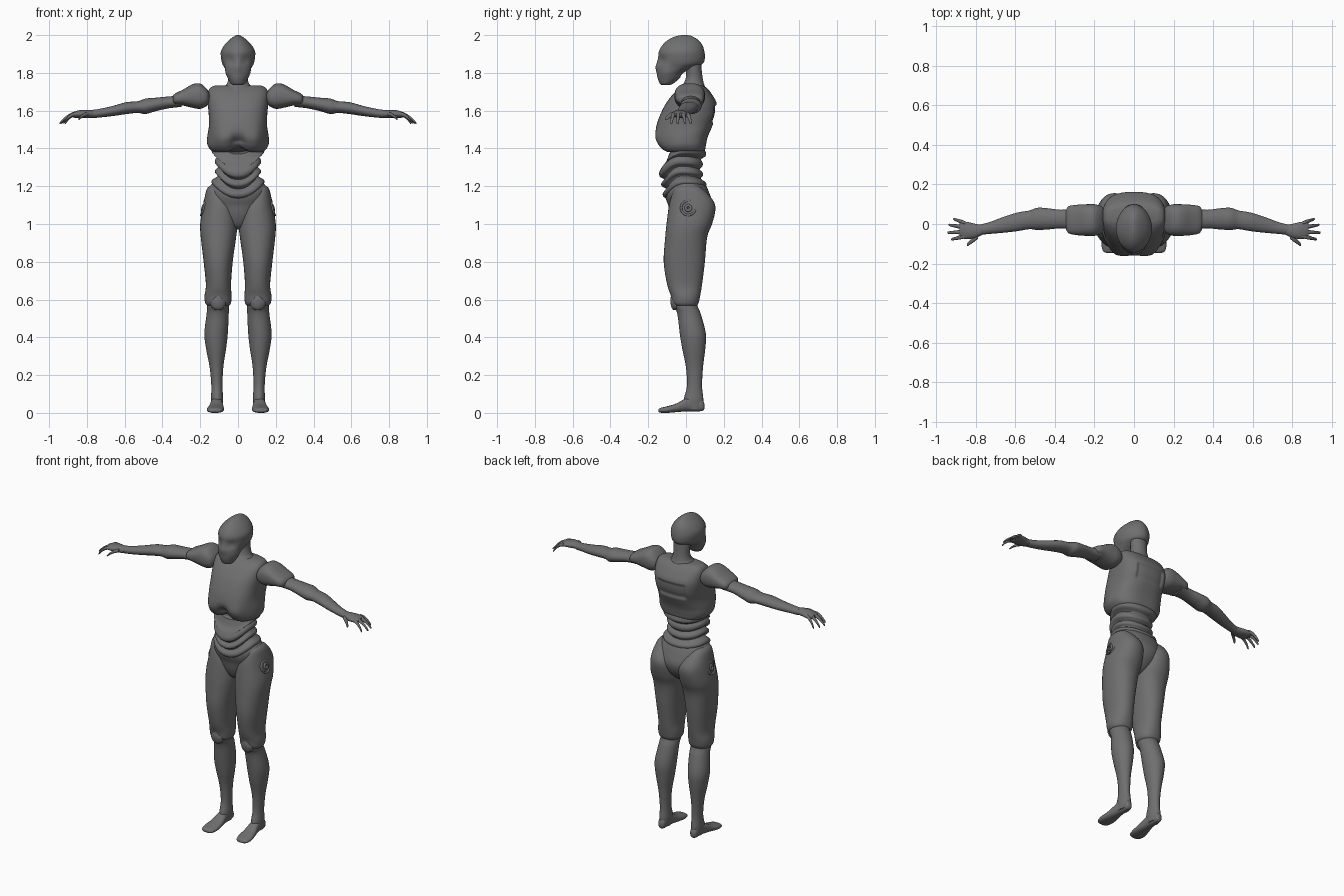
import bpy, bmesh, math

grey = bpy.data.materials.new("grey")
grey.diffuse_color = (0.16, 0.16, 0.16, 1)


def smooth(a, b, v):
    t = max(0.0, min(1.0, (v - a) / (b - a)))
    return t * t * (3 - 2 * t)


def gauss(d, w):
    return math.exp(-(d / w) ** 2)


def spline(rows, steps):
    """Catmull-Rom interpolation of section rows."""
    out = []
    for i in range(len(rows) - 1):
        p = [rows[max(0, min(len(rows) - 1, i + k))] for k in (-1, 0, 1, 2)]
        for s in range(steps):
            t = s / steps
            out.append([0.5 * (2 * b + (c - a) * t + (2 * a - 5 * b + 4 * c - d) * t * t
                        + (3 * b - a - 3 * c + d) * t ** 3) for a, b, c, d in zip(*p)])
    return out + [list(rows[-1])]


def loft(name, rows, axis="z", power=2.0, seg=32, steps=4, shape=None, mirror=False):
    """Rows are (position along axis, a0, a1, b0, b1): extents of each oval section."""
    bm = bmesh.new()
    rings = []
    for t, a0, a1, b0, b1 in spline(rows, steps):
        ring = []
        for k in range(seg):
            c, s = math.cos(2 * math.pi * k / seg), math.sin(2 * math.pi * k / seg)
            a = (a0 + a1) / 2 + (a1 - a0) / 2 * math.copysign(abs(c) ** (2 / power), c)
            b = (b0 + b1) / 2 + (b1 - b0) / 2 * math.copysign(abs(s) ** (2 / power), s)
            co = {"z": (a, b, t), "x": (t, a, b), "y": (a, t, b)}[axis]
            ring.append(bm.verts.new(shape(*co, s) if shape else co))
        rings.append(ring)
    for r, q in zip(rings, rings[1:]):
        for k in range(seg):
            j = (k + 1) % seg
            bm.faces.new((r[k], r[j], q[j], q[k]))
    bm.faces.new(rings[0])
    bm.faces.new(rings[-1])
    return finish(name, bm, mirror)


def finish(name, bm, mirror):
    bmesh.ops.recalc_face_normals(bm, faces=bm.faces)
    me = bpy.data.meshes.new(name)
    bm.to_mesh(me)
    bm.free()
    me.materials.append(grey)
    ob = bpy.data.objects.new(name, me)
    bpy.context.collection.objects.link(ob)
    bpy.context.view_layer.objects.active = ob
    ob.select_set(True)
    bpy.ops.object.shade_smooth_by_angle(angle=math.radians(50))
    ob.select_set(False)
    if mirror:
        ob.modifiers.new("mirror", "MIRROR").use_mirror_merge = False
    return ob


def sym(rows):
    """Expand (z, half width, front, back) into full section rows."""
    return [(z, -w, w, f, b) for z, w, f, b in rows]


# Head: a mask-like face, eye hollows and a crested skull
def head_shape(x, y, z, s):
    if y < -0.03:
        y += 0.012 * gauss(abs(x) - 0.04, 0.025) * gauss(z - 1.865, 0.025)
        y -= 0.006 * gauss(x, 0.012) * gauss(z - 1.83, 0.04)
    x *= 1 - 0.1 * gauss(y + 0.06, 0.03) * gauss(z - 1.82, 0.035)
    return x, y, z


loft("head", sym([
    (1.735, .018, -.125, -.09), (1.742, .036, -.138, -.07), (1.77, .053, -.149, -.035),
    (1.80, .068, -.152, -.015), (1.83, .078, -.155, .05), (1.85, .085, -.152, .09),
    (1.88, .09, -.147, .1), (1.915, .09, -.143, .097), (1.95, .07, -.122, .085),
    (1.978, .042, -.09, .06), (1.995, .018, -.05, .03), (2.0, .004, -.02, .01)]),
    power=1.9, seg=48, shape=head_shape)

# Neck with flared collar
loft("neck", sym([
    (1.67, .11, -.075, .12), (1.70, .095, -.055, .112), (1.725, .075, -.032, .102),
    (1.745, .058, -.012, .094), (1.78, .05, 0, .087), (1.83, .052, 0, .082),
    (1.88, .05, 0, .08)]))


# Chest armour: twin front bulges and a recessed back panel
def chest_shape(x, y, z, s):
    if s < 0:
        y += 0.035 * gauss(x, 0.035) * gauss(z - 1.435, 0.04)
        y += 0.03 * smooth(0.09, 0.16, abs(x)) * gauss(z - 1.45, 0.06)
        z += 0.03 * gauss(x, 0.04) * smooth(1.47, 1.38, z)
    else:
        panel = smooth(.10, .085, abs(x)) * smooth(1.53, 1.545, z) * smooth(1.635, 1.62, z)
        y -= 0.012 * panel * smooth(0.3, 0.6, s)
    return x, y, z


loft("chest", sym([
    (1.38, .125, -.105, .085), (1.392, .145, -.128, .1), (1.42, .162, -.152, .106),
    (1.46, .163, -.167, .115), (1.52, .154, -.157, .14), (1.58, .155, -.136, .163),
    (1.64, .16, -.105, .162), (1.69, .16, -.066, .135), (1.72, .148, -.03, .11),
    (1.732, .125, -.005, .09)]), power=2.7, seg=96, steps=7, shape=chest_shape)


# Abdomen: stacked bands that dip at the front
def sag(x, y, z, s):
    return x, y, z - (0.07 * max(0, -s) ** 2 + 0.015 * max(0, s) ** 2)


loft("abdomen_bands", sym([
    (1.44, .125, -.09, .08), (1.40, .138, -.105, .103), (1.375, .136, -.125, .104),
    (1.358, .11, -.135, .08), (1.34, .122, -.142, .088), (1.32, .12, -.138, .087),
    (1.305, .102, -.115, .072), (1.287, .12, -.13, .088), (1.27, .12, -.128, .09),
    (1.255, .105, -.105, .078), (1.235, .136, -.122, .105), (1.215, .138, -.12, .106),
    (1.20, .12, -.10, .09), (1.17, .12, -.09, .09)]),
    power=2.2, seg=64, shape=sag)


# Pelvis
def pelvis_shape(x, y, z, s):
    z -= 0.05 * max(0, -s) ** 2 * smooth(1.08, 1.2, z)
    return x, y, z


loft("pelvis", sym([
    (1.225, .12, -.09, .09), (1.205, .145, -.108, .105), (1.16, .155, -.103, .125),
    (1.10, .14, -.093, .143), (1.04, .10, -.08, .125), (.99, .05, -.055, .08),
    (.97, .02, -.02, .04)]), power=2.2, seg=48, shape=pelvis_shape)

# Legs
loft("thigh", [
    (1.205, .095, .143, -.035, .055), (1.185, .07, .165, -.06, .09), (1.13, .03, .179, -.082, .14),
    (1.08, .008, .188, -.093, .156), (1.0, .003, .2, -.103, .138), (.93, .01, .197, -.11, .112),
    (.8, .028, .182, -.118, .1), (.68, .037, .17, -.1, .085), (.62, .034, .177, -.08, .075),
    (.58, .038, .173, -.072, .066), (.562, .055, .155, -.05, .05)],
    power=2.2, seg=40, mirror=True)
loft("calf", [
    (.63, .05, .16, -.06, .055), (.57, .048, .163, -.066, .06), (.525, .049, .166, -.046, .078),
    (.42, .054, .178, -.033, .105), (.34, .063, .169, -.02, .102), (.24, .078, .15, 0, .09),
    (.14, .082, .141, .005, .085), (.07, .079, .143, -.012, .092), (.02, .085, .138, 0, .085)],
    mirror=True)
loft("kneecap", [
    (.545, .09, .12, -.068, -.04), (.56, .07, .14, -.077, -.03), (.59, .066, .146, -.083, -.03),
    (.62, .085, .125, -.08, -.03)], mirror=True)
loft("foot", [
    (-.146, .10, .14, .006, .018), (-.136, .085, .157, .001, .026), (-.1, .075, .165, 0, .035),
    (-.05, .076, .156, .004, .05), (0, .082, .145, .008, .078), (.05, .085, .138, .008, .09),
    (.085, .09, .134, .01, .07), (.097, .1, .124, .02, .05)],
    axis="y", power=2.4, mirror=True)

# Round hip joint set into the side of the thigh
for part, radius, tube in (("hip_ring", .038, .006), ("hip_button", .013, .008)):
    bpy.ops.mesh.primitive_torus_add(
        location=(0, 0, 0), major_segments=32, minor_segments=8,
        major_radius=radius, minor_radius=tube)
    ob = bpy.context.object
    ob.name = part
    for v in ob.data.vertices:
        a, b, c = v.co
        v.co = (.186 + c - .25 * b - 3 * a * a, .012 + a, 1.085 + b)
    ob.data.materials.append(grey)
    bpy.ops.object.shade_smooth_by_angle(angle=math.radians(50))
    ob.select_set(False)
    ob.modifiers.new("mirror", "MIRROR")

# Arms
loft("shoulder_pad", [
    (.15, -.02, .07, 1.65, 1.69), (.165, -.048, .09, 1.625, 1.715), (.2, -.06, .1, 1.61, 1.743),
    (.24, -.06, .1, 1.615, 1.74), (.29, -.056, .097, 1.627, 1.712), (.33, -.047, .09, 1.632, 1.692),
    (.345, -.025, .07, 1.64, 1.68)], axis="x", power=2.5, mirror=True)
loft("arm", [
    (.3, -.03, .08, 1.62, 1.68), (.37, -.022, .072, 1.612, 1.675), (.44, -.028, .08, 1.596, 1.668),
    (.49, -.03, .082, 1.582, 1.664), (.53, -.026, .068, 1.588, 1.65), (.59, -.036, .058, 1.582, 1.645),
    (.66, -.044, .036, 1.572, 1.626), (.73, -.05, .01, 1.564, 1.61), (.78, -.055, -.003, 1.56, 1.603)],
    axis="x", mirror=True)
loft("palm", [
    (.765, -.054, -.004, 1.563, 1.602), (.8, -.07, 0, 1.562, 1.604), (.84, -.076, .01, 1.562, 1.602),
    (.87, -.072, .012, 1.563, 1.594), (.883, -.06, .003, 1.57, 1.588)], axis="x", mirror=True)
# Fingers: base y, tip x, tip y
for i, (y0, tx, ty) in enumerate([(.004, .915, .026), (-.018, .938, -.004),
                                  (-.04, .945, -.044), (-.062, .925, -.078), (-.06, .845, -.106)]):
    x0 = .855 if i < 4 else .79
    drop = .052 if i < 4 else .03
    rows = []
    for t, r in ((0, .011), (.35, .0105), (.7, .008), (.95, .006), (1, .002)):
        x, y, z = x0 + (tx - x0) * t, y0 + (ty - y0) * t, 1.583 - drop * t * t
        w = r if i < 4 else r * 1.4
        rows.append((x, y - w, y + w, z - r, z + r))
    loft(("little_finger", "ring_finger", "middle_finger", "index_finger", "thumb")[i],
         rows, axis="x", seg=12, steps=3, mirror=True)
